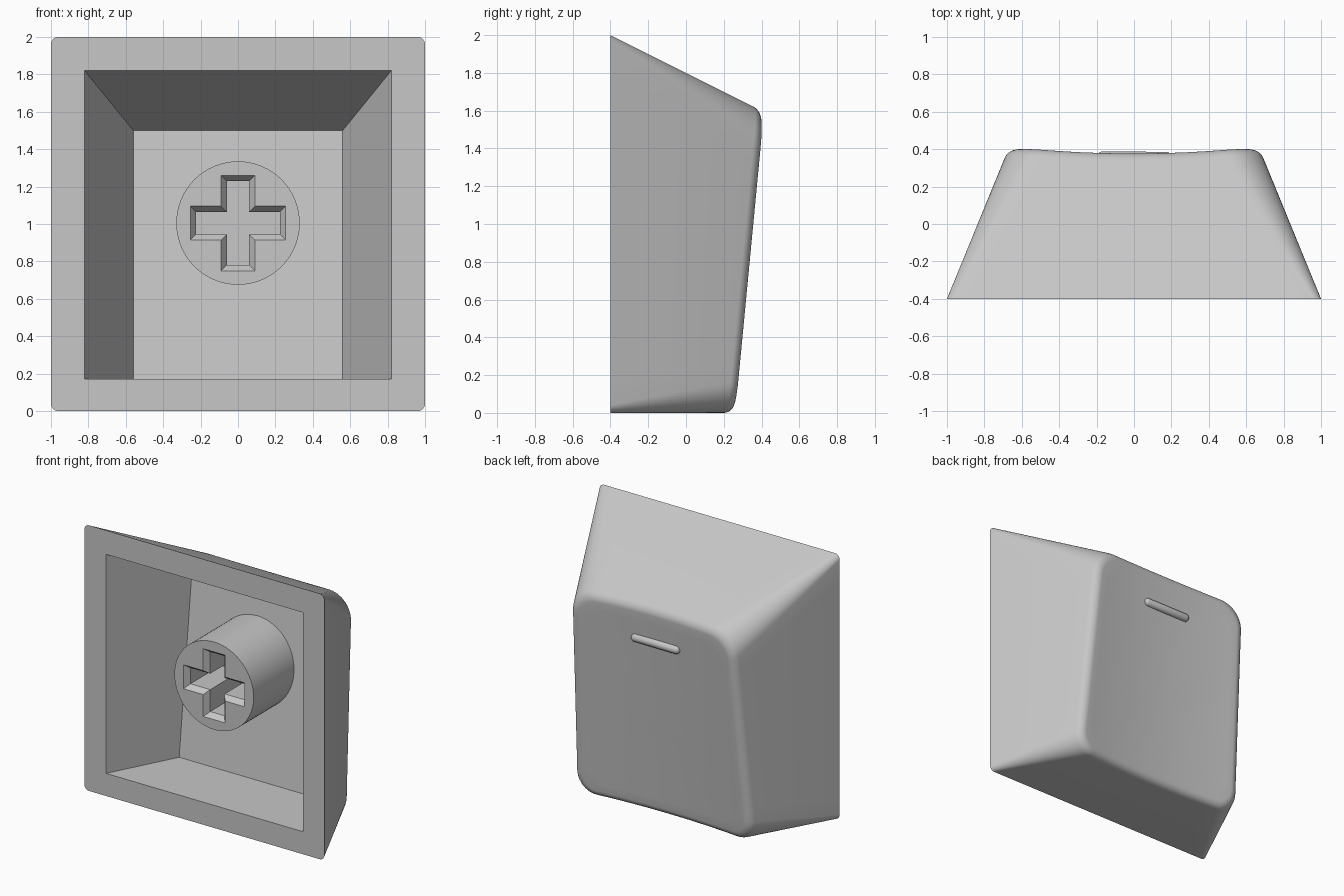
import bpy, bmesh, math
from mathutils import Matrix, Vector

if "Cube" in bpy.data.objects:
    bpy.data.objects.remove(bpy.data.objects["Cube"], do_unlink=True)

BASE_Y = -0.4

grey = bpy.data.materials.new("light_grey_plastic")
grey.use_nodes = True
colour = (0.57, 0.57, 0.57, 1)
grey.diffuse_color = colour
grey.node_tree.nodes["Principled BSDF"].inputs["Base Color"].default_value = colour


def finish(name, bm):
    bmesh.ops.recalc_face_normals(bm, faces=bm.faces)
    mesh = bpy.data.meshes.new(name)
    bm.to_mesh(mesh)
    bm.free()
    obj = bpy.data.objects.new(name, mesh)
    bpy.context.collection.objects.link(obj)
    mesh.materials.append(grey)
    bpy.ops.object.select_all(action='DESELECT')
    obj.select_set(True)
    bpy.context.view_layer.objects.active = obj
    bpy.ops.object.shade_smooth_by_angle(angle=math.radians(30))
    return obj


def add_ring(bm, points):
    return [bm.verts.new(p) for p in points]


def bridge(bm, a, b):
    n = len(a)
    for i in range(n):
        j = (i + 1) % n
        bm.faces.new((a[i], a[j], b[j], b[i]))


def loop_edges(bm, ring):
    edges = []
    for i, v in enumerate(ring):
        w = ring[(i + 1) % len(ring)]
        edges.append(bm.edges.get((v, w)) or bm.edges.new((v, w)))
    return edges


def fill_between(bm, outer, inner):
    edges = loop_edges(bm, outer) + loop_edges(bm, inner)
    bmesh.ops.triangle_fill(bm, edges=edges, use_beauty=True, normal=(0, -1, 0))


def outline(y):
    """Rounded section of the tapering body at depth y, as (x, z) points."""
    d = y - BASE_Y
    half, top, r = 1 - 0.41 * d, 2 - 0.5 * d, 0.04 + 0.19 * d
    centres = [(half - r, top - r), (r - half, top - r), (r - half, r), (half - r, r)]
    arcs = []
    for k, (cx, cz) in enumerate(centres):
        angles = [math.pi / 2 * (k + s / 10) for s in range(11)]
        arcs.append([Vector((cx + r * math.cos(a), cz + r * math.sin(a))) for a in angles])
    points = []
    for k, arc in enumerate(arcs):
        following = arcs[(k + 1) % 4][0]
        points += arc + [arc[-1].lerp(following, s / 14) for s in range(1, 14)]
    return points


def dish(x, z):
    """Tilted top surface, hollowed across its width."""
    return 0.254 + 0.1 * z - 0.033 * (1 - (x / 0.62) ** 2)


# Cap shell: tapered body, rounded rim, dished top and hollow underside
bm = bmesh.new()
base_points = outline(BASE_Y)
rim_points = []
for i in range(len(base_points)):
    y = 0.3
    for _ in range(8):
        x, z = outline(y)[i]
        y = dish(x, z)
    rim_points.append((x, z))

base = add_ring(bm, [(x, BASE_Y, z) for x, z in base_points])
rim = add_ring(bm, [(x, dish(x, z), z) for x, z in rim_points])
bridge(bm, base, rim)
previous, mid = rim, 0.8
for s in (0.86, 0.65, 0.4, 0.2):
    pts = [(x * s, mid + (z - mid) * s) for x, z in rim_points]
    ring = add_ring(bm, [(x, dish(x, z), z) for x, z in pts])
    bridge(bm, previous, ring)
    previous = ring
centre = bm.verts.new((0, dish(0, mid), mid))
for i, v in enumerate(previous):
    bm.faces.new((v, previous[(i + 1) % len(previous)], centre))

mouth = add_ring(bm, [(x, BASE_Y, z) for x, z in
                      ((0.82, 1.82), (-0.82, 1.82), (-0.82, 0.17), (0.82, 0.17))])
roof = add_ring(bm, [(0.56, 0.25, 1.5), (-0.56, 0.25, 1.5),
                     (-0.56, 0.1, 0.17), (0.56, 0.1, 0.17)])
bridge(bm, mouth, roof)
bm.faces.new(roof)
fill_between(bm, base, mouth)
bmesh.ops.bevel(bm, geom=loop_edges(bm, rim), offset=0.05, segments=6,
                profile=0.5, affect='EDGES', clamp_overlap=False)
finish("cap_shell", bm)


# Stem: round post with a chamfered cross socket
def cross(y, inset):
    long, short = 0.255 - inset, 0.09 - inset
    quarter = [(long, short), (short, short), (short, long)]
    pts = []
    for k in range(4):
        turn = Matrix.Rotation(math.pi / 2 * k, 2)
        pts += [turn @ Vector(p) for p in quarter]
    return [(p.x, y, stem_z + p.y) for p in pts]


stem_z, stem_front, stem_back = 1.005, -0.285, 0.235
bm = bmesh.new()
circle = [(0.33 * math.cos(a), 0.33 * math.sin(a))
          for a in (2 * math.pi * i / 64 for i in range(64))]
front = add_ring(bm, [(x, stem_front, stem_z + z) for x, z in circle])
back = add_ring(bm, [(x, stem_back, stem_z + z) for x, z in circle])
bridge(bm, front, back)
bm.faces.new(back)
socket = add_ring(bm, cross(stem_front, 0))
throat = add_ring(bm, cross(stem_front + 0.04, 0.03))
bottom = add_ring(bm, cross(stem_front + 0.4, 0.03))
bridge(bm, socket, throat)
bridge(bm, throat, bottom)
bm.faces.new(bottom)
fill_between(bm, front, socket)
finish("stem", bm)

# Homing bar: slim capsule set into the dished top
bm = bmesh.new()
bmesh.ops.create_uvsphere(bm, u_segments=20, v_segments=12, radius=0.031)
for v in bm.verts:
    if abs(v.co.z) < 1e-5:
        v.co.z = 0
upper = [v for v in bm.verts if v.co.z > 0]
lower = [v for v in bm.verts if v.co.z <= 0]
bmesh.ops.translate(bm, verts=upper, vec=(0, 0, 0.17))
bmesh.ops.translate(bm, verts=lower, vec=(0, 0, -0.17))
bmesh.ops.rotate(bm, verts=bm.verts, matrix=Matrix.Rotation(math.pi / 2, 3, 'Y'))
bmesh.ops.translate(bm, verts=bm.verts, vec=(0, dish(0, 1.35), 1.35))
finish("homing_bar", bm)
